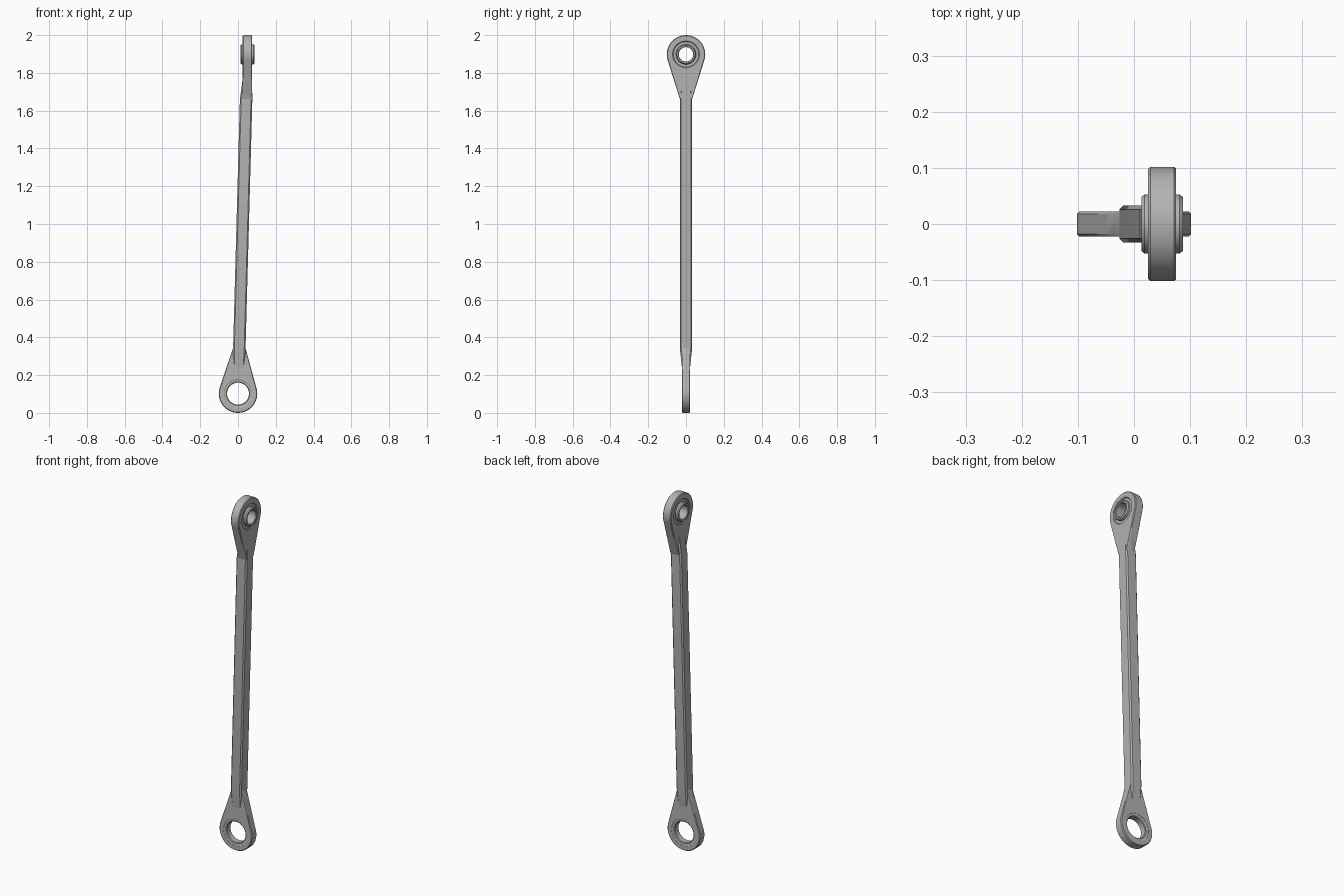
import bpy, bmesh, math

cube = bpy.data.objects.get("Cube")
if cube:
    bpy.data.objects.remove(cube, do_unlink=True)

steel = bpy.data.materials.new("grey_steel")
steel.use_nodes = True
steel.diffuse_color = (0.45, 0.45, 0.45, 1)
steel.node_tree.nodes["Principled BSDF"].inputs["Base Color"].default_value = steel.diffuse_color

EYE_R = 0.102
HALF = 0.033
SIDES = 64


def lower(u, v, w):
    """Eye at the foot, bored front to back."""
    return (u, w, EYE_R + v)


def upper(u, v, w):
    """Eye at the head, bored side to side."""
    return (0.05 + w, u, 2 - EYE_R - v)


def loft(name, loops, closed):
    """Skin equal-sized point loops; closed joins last to first, else caps the ends."""
    bm = bmesh.new()
    rings = [[bm.verts.new(p) for p in loop] for loop in loops]
    pairs = list(zip(rings, rings[1:]))
    if closed:
        pairs.append((rings[-1], rings[0]))
    else:
        bm.faces.new(rings[0])
        bm.faces.new(rings[-1])
    n = len(rings[0])
    for a, b in pairs:
        for i in range(n):
            j = (i + 1) % n
            bm.faces.new((a[i], a[j], b[j], b[i]))
    bmesh.ops.recalc_face_normals(bm, faces=bm.faces)
    mesh = bpy.data.meshes.new(name)
    bm.to_mesh(mesh)
    bm.free()
    mesh.materials.append(steel)
    obj = bpy.data.objects.new(name, mesh)
    bpy.context.collection.objects.link(obj)
    bpy.ops.object.select_all(action='DESELECT')
    obj.select_set(True)
    bpy.context.view_layer.objects.active = obj
    bpy.ops.object.shade_smooth_by_angle(angle=math.radians(25))
    return obj


def circle_loop(place, angles, r, w):
    return [place(r * math.sin(a), r * math.cos(a), w) for a in angles]


def eye_plate(name, place, shift, height, thick, bore):
    """Teardrop plate: a disc with two tangent flanks reaching the rod, pierced by a bore."""
    flanks = []
    for s in (-1, 1):
        px = shift + s * (HALF - 0.001)
        corner = math.atan2(px, height)
        flanks.append((corner, corner + s * math.acos(EYE_R / math.hypot(px, height))))
    (c0, t0), (c1, t1) = flanks
    angles = [-math.pi + 2 * math.pi * i / SIDES for i in range(SIDES)]
    angles = sorted(angles + [c0, c1, t0, t1])

    def radius(a):
        if a <= t0 or a >= t1:
            return EYE_R
        if a < c0:
            return EYE_R / math.cos(a - t0)
        if a > c1:
            return EYE_R / math.cos(a - t1)
        return height / math.cos(a)

    def outline(inset, w):
        return [place((radius(a) - inset) * math.sin(a),
                      (radius(a) - inset) * math.cos(a), w) for a in angles]

    edge = 0.004
    loft(name, [circle_loop(place, angles, bore, -thick),
                outline(edge, -thick), outline(0, edge - thick),
                outline(0, thick - edge), outline(edge, thick),
                circle_loop(place, angles, bore, thick)], True)


def bearing(name, place, half_profile):
    """Turned ring, symmetric about the middle of the eye."""
    profile = half_profile + [(r, -w) for r, w in reversed(half_profile)]
    angles = [2 * math.pi * i / SIDES for i in range(SIDES)]
    loft(name, [circle_loop(place, angles, r, w) for r, w in profile], True)


def rod_section(z, cx, hx, hy):
    """Chamfered rectangle across the rod."""
    c = 0.007
    corner = [(hx, hy - c), (hx - c, hy)]
    pts = corner + [(-x, y) for x, y in reversed(corner)]
    pts += [(-x, -y) for x, y in pts]
    return [(cx + x, y, z) for x, y in pts]


# Leaning square rod, thinning into the plates at each end
loft("rod", [rod_section(0.235, 0.005, HALF - 0.003, 0.021),
             rod_section(0.345, 0.007, HALF, HALF),
             rod_section(1.66, 0.043, HALF, HALF),
             rod_section(1.78, 0.05, 0.024, HALF - 0.003)], False)

# Eyes
eye_plate("lower_eye", lower, 0.007, 0.245, 0.022, 0.075)
eye_plate("upper_eye", upper, 0, 0.238, 0.025, 0.071)

# Bushing in the lower eye, protruding bearing in the upper eye
bearing("lower_bushing", lower,
        [(0.0755, 0.021), (0.071, 0.018), (0.062, 0.018), (0.058, 0.015)])
bearing("upper_bearing", upper,
        [(0.0715, 0.024), (0.067, 0.02), (0.053, 0.02), (0.053, 0.031),
         (0.048, 0.037), (0.041, 0.037), (0.038, 0.034)])
